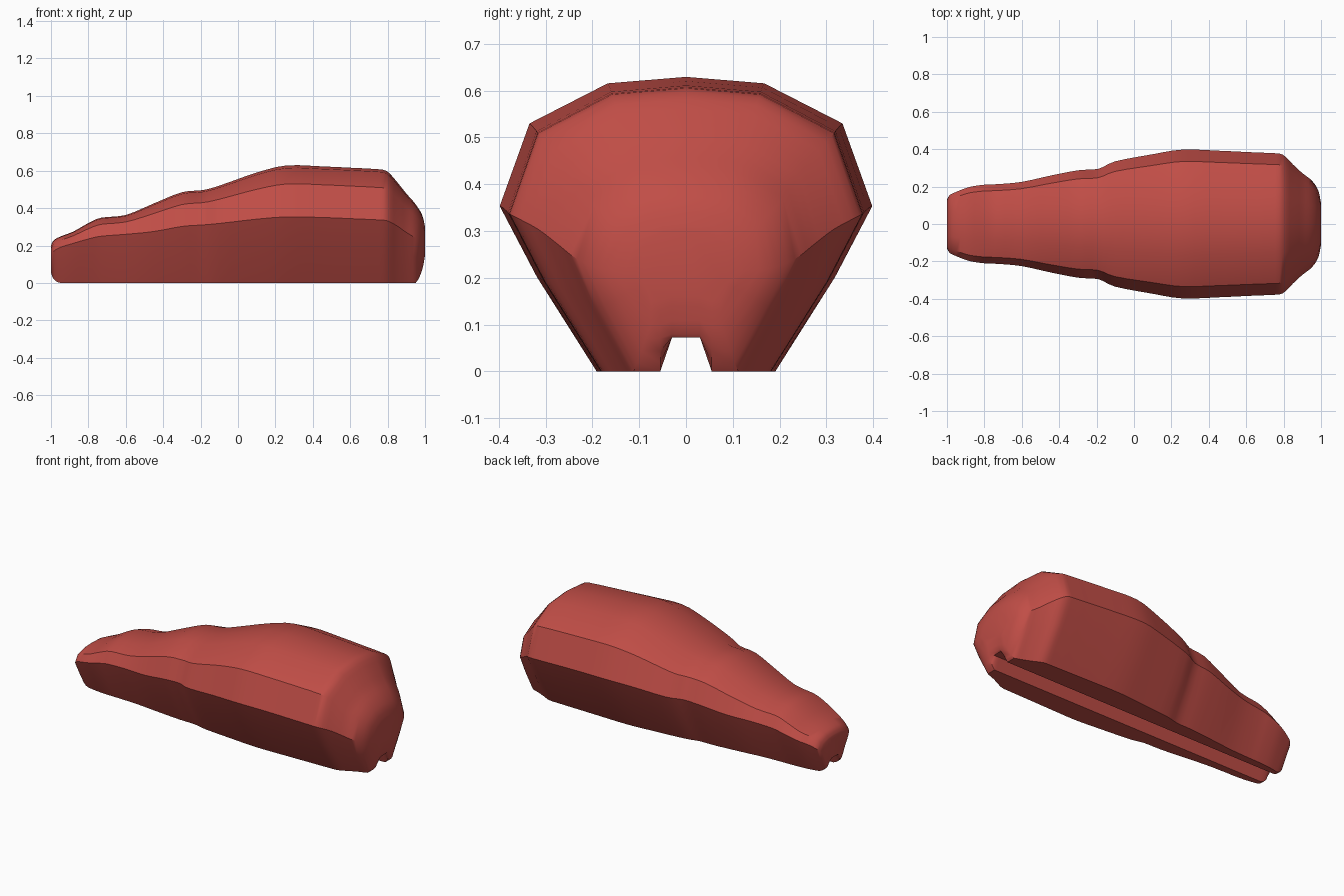
import bpy, bmesh, math
from mathutils import Vector

if "Cube" in bpy.data.objects:
    bpy.data.objects.remove(bpy.data.objects["Cube"])

red = bpy.data.materials.new("matte_red")
red.diffuse_color = (0.53, 0.075, 0.062, 1)
red.use_nodes = True
red.node_tree.nodes["Principled BSDF"].inputs["Base Color"].default_value = red.diffuse_color

# Stations along the body: x, half width, widest height, top height, underside height
STATIONS = [
    (-1.00, 0.13, 0.15, 0.20, 0.055), (-0.985, 0.155, 0.17, 0.228, 0.02),
    (-0.95, 0.172, 0.19, 0.248, 0.0), (-0.88, 0.198, 0.212, 0.275, 0),
    (-0.80, 0.210, 0.235, 0.320, 0), (-0.73, 0.213, 0.250, 0.349, 0),
    (-0.60, 0.225, 0.260, 0.363, 0), (-0.45, 0.258, 0.275, 0.425, 0),
    (-0.30, 0.287, 0.302, 0.485, 0), (-0.19, 0.295, 0.310, 0.496, 0),
    (-0.10, 0.335, 0.318, 0.520, 0), (0.10, 0.373, 0.341, 0.590, 0),
    (0.26, 0.398, 0.353, 0.628, 0), (0.45, 0.392, 0.350, 0.623, 0),
    (0.62, 0.384, 0.343, 0.615, 0), (0.73, 0.379, 0.338, 0.609, 0),
    (0.795, 0.371, 0.333, 0.598, 0), (0.85, 0.318, 0.305, 0.540, 0),
    (0.90, 0.272, 0.270, 0.478, 0), (0.95, 0.233, 0.240, 0.420, 0.0),
    (0.985, 0.180, 0.220, 0.362, 0.07), (1.00, 0.110, 0.215, 0.300, 0.15),
]


def spline(p0, p1, p2, p3, t):
    """Smooth blend between the two middle stations."""
    return [0.5 * (2 * b + (c - a) * t + (2 * a - 5 * b + 4 * c - d) * t * t
                   + (3 * b - a - 3 * c + d) * t ** 3)
            for a, b, c, d in zip(p0, p1, p2, p3)]


def section(w, zc, zt, zb):
    """Half outline from the top centre round to the slot ceiling."""
    bottom = max(0.48 * w, 0.075)
    return [(0, zt), (0.42 * w, zt - 0.05 * (zt - zc)),
            (0.84 * w, zc + 0.64 * (zt - zc)), (w, zc),
            (max(0.80 * w, bottom), zb + 0.57 * (zc - zb)),
            (bottom, zb), (0.055, zb), (0.03, max(0.072, zb + 0.01))]


# Body: faceted cross-sections lofted from the low end to the high end
bm = bmesh.new()
rows = []
last = len(STATIONS) - 1
for i in range(last):
    quad = [STATIONS[max(0, min(last, i + k))] for k in (-1, 0, 1, 2)]
    rows += [spline(*quad, t / 3) for t in range(3)]
rows.append(STATIONS[-1])

rings = []
for x, w, zc, zt, zb in rows:
    half = section(w, zc, zt, max(zb, 0))
    outline = half + [(-y, z) for y, z in reversed(half[1:])]
    rings.append([bm.verts.new((max(-1, min(1, x)), y, z)) for y, z in outline])

count = len(rings[0])
for a, b in zip(rings, rings[1:]):
    for j in range(count):
        k = (j + 1) % count
        bm.faces.new((a[j], a[k], b[k], b[j]))
bm.faces.new(rings[0])
bm.faces.new(rings[-1][::-1])
bmesh.ops.recalc_face_normals(bm, faces=bm.faces)

mesh = bpy.data.meshes.new("grooved_body")
bm.to_mesh(mesh)
bm.free()
mesh.materials.append(red)
body = bpy.data.objects.new("grooved_body", mesh)
bpy.context.collection.objects.link(body)

# Smooth the long curves while keeping the side creases crisp
bpy.context.view_layer.objects.active = body
body.select_set(True)
bpy.ops.object.shade_smooth_by_angle(angle=math.radians(35))
